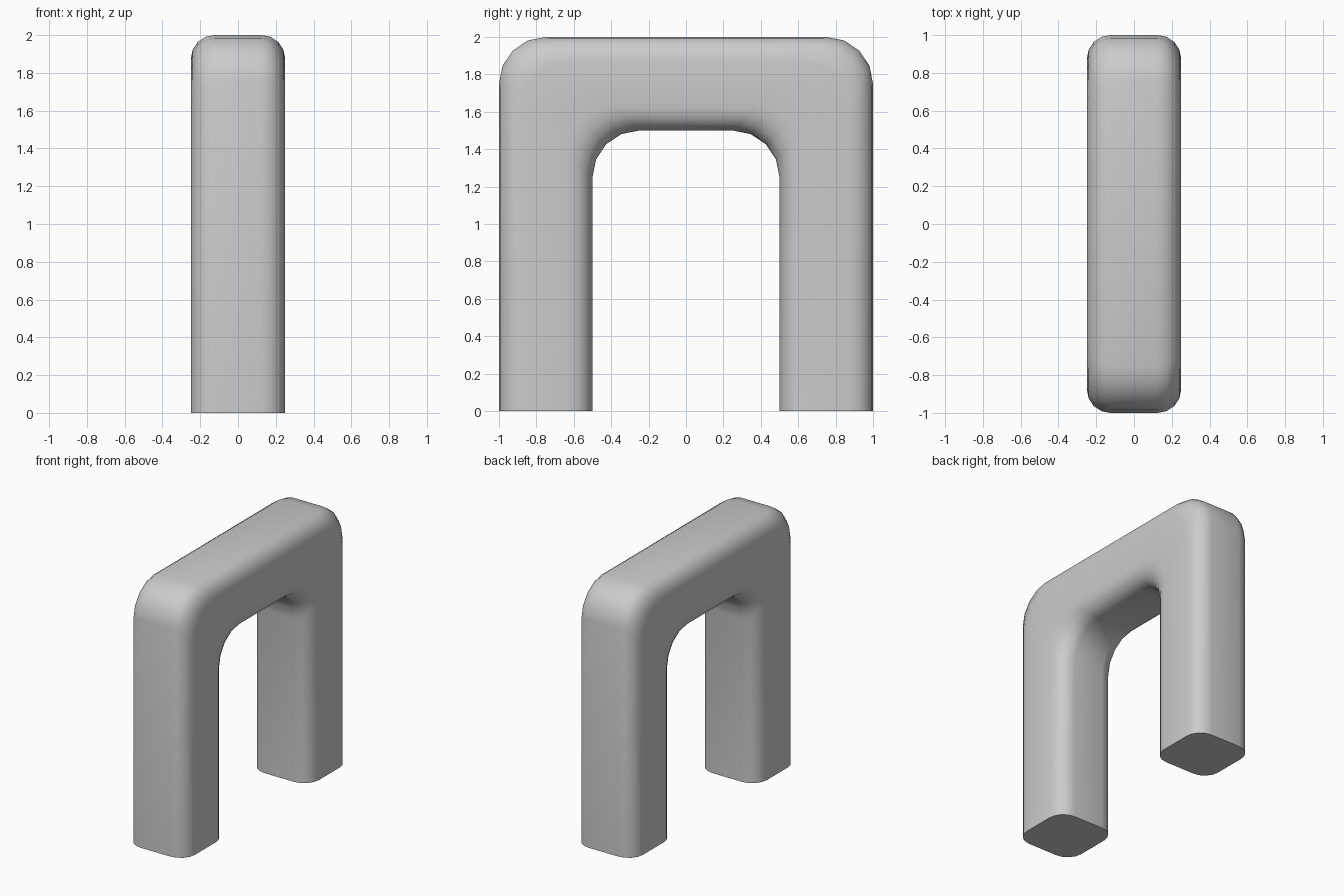
import bpy, bmesh
from math import cos, sin, pi

if "Cube" in bpy.data.objects:
    bpy.data.objects.remove(bpy.data.objects["Cube"])

SEG = 4          # segments per rounded corner
R_BEND = 0.25    # bend radius in the arch outline
R_EDGE = 0.125   # rounding of the bar's long edges
H = 0.25         # half thickness of the square bar

# Rounded-square cross-section: (u = outward offset, x = across)
section = []
for i, (su, sx) in enumerate([(1, 1), (-1, 1), (-1, -1), (1, -1)]):
    for k in range(SEG + 1):
        a = i * pi / 2 + k * pi / 2 / SEG
        section.append((su * (H - R_EDGE) + R_EDGE * cos(a),
                        sx * (H - R_EDGE) + R_EDGE * sin(a)))

# Path stations: (y, z, y shift per u, z shift per u); mitred through the bends
half = [(-0.75, 0.0, -1, 0)]
for k in range(SEG + 1):
    a = k * pi / 2 / SEG
    half.append((-0.5 - R_BEND * cos(a), 1.5 + R_BEND * sin(a), -1, 1))
path = half + [(-y, z, -dy, dz) for y, z, dy, dz in reversed(half)]

# Sweep the section along the arch
bm = bmesh.new()
rings = [[bm.verts.new((x, y + u * dy, z + u * dz)) for u, x in section]
         for y, z, dy, dz in path]
n = len(section)
for a, b in zip(rings, rings[1:]):
    for i in range(n):
        j = (i + 1) % n
        bm.faces.new((a[i], a[j], b[j], b[i]))
# Flat feet
bm.faces.new(rings[0])
bm.faces.new(rings[-1])
bmesh.ops.recalc_face_normals(bm, faces=bm.faces)

mesh = bpy.data.meshes.new("arch")
bm.to_mesh(mesh)
bm.free()
arch = bpy.data.objects.new("arch", mesh)
bpy.context.collection.objects.link(arch)
bpy.context.view_layer.objects.active = arch
arch.select_set(True)
bpy.ops.object.shade_smooth_by_angle(angle=pi / 5)
